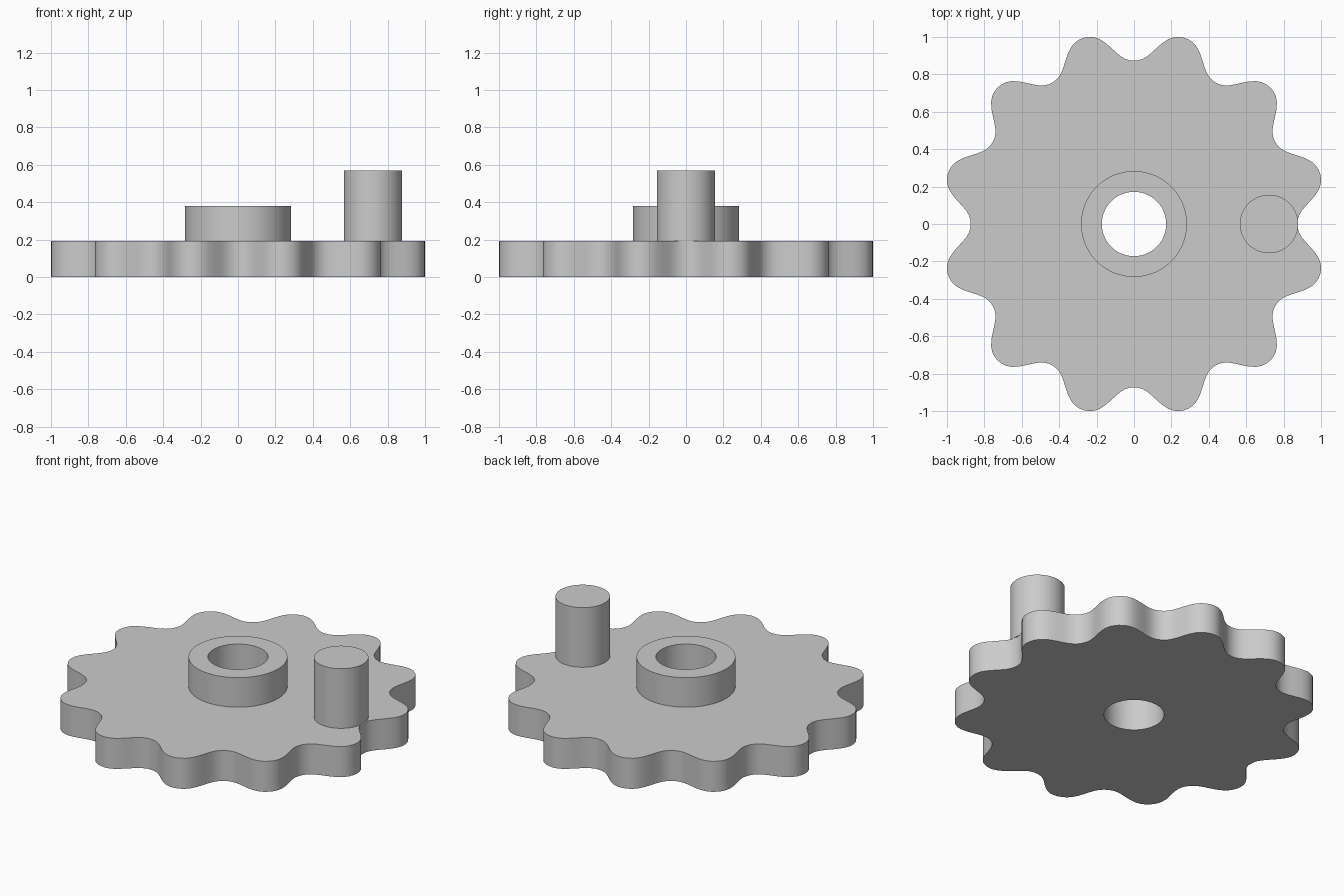
import bpy
import bmesh
from math import cos, sin, tau, radians

cube = bpy.data.objects.get("Cube")
if cube:
    bpy.data.objects.remove(cube)

grey = bpy.data.materials.new("plain grey")
grey.use_nodes = True
GREY = (0.6, 0.6, 0.6, 1)
grey.diffuse_color = GREY
grey.node_tree.nodes["Principled BSDF"].inputs["Base Color"].default_value = GREY

DISC_TOP, HUB_TOP, PIN_TOP = 0.193, 0.38, 0.57
BORE = 0.172
LOBES = 12


def lobed(a):
    """Radius of the wavy rim, with a valley at angle zero."""
    return 0.952 - 0.083 * cos(LOBES * a) + 0.004 * cos(3 * LOBES * a)


def extrude_ring(name, outer, z0, z1, inner=None, steps=96, x=0):
    """Upright solid with a radius function outside and an optional round bore."""
    bm = bmesh.new()

    def loop(radius, z):
        angles = [tau * i / steps for i in range(steps)]
        return [bm.verts.new((x + radius(a) * cos(a), radius(a) * sin(a), z)) for a in angles]

    def bridge(a, b):
        for i in range(steps):
            j = (i + 1) % steps
            bm.faces.new((a[i], a[j], b[j], b[i]))

    low, high = loop(outer, z0), loop(outer, z1)
    bridge(low, high)
    if inner:
        bore_low, bore_high = (loop(lambda a: inner, z) for z in (z0, z1))
        bridge(high, bore_high)
        bridge(bore_high, bore_low)
        bridge(bore_low, low)
    else:
        bm.faces.new(high)
        bm.faces.new(low[::-1])
    bmesh.ops.recalc_face_normals(bm, faces=bm.faces)
    mesh = bpy.data.meshes.new(name)
    bm.to_mesh(mesh)
    bm.free()
    mesh.materials.append(grey)
    obj = bpy.data.objects.new(name, mesh)
    bpy.context.collection.objects.link(obj)
    bpy.ops.object.select_all(action="DESELECT")
    obj.select_set(True)
    bpy.context.view_layer.objects.active = obj
    bpy.ops.object.shade_smooth_by_angle(angle=radians(30))
    return obj


# Wavy disc, raised hub around the bore, and off-centre crank pin
extrude_ring("lobed_disc", lobed, 0, DISC_TOP, BORE, steps=LOBES * 20)
extrude_ring("hub", lambda a: 0.283, DISC_TOP, HUB_TOP, BORE, steps=LOBES * 20)
extrude_ring("crank_pin", lambda a: 0.156, DISC_TOP, PIN_TOP, x=0.722)
